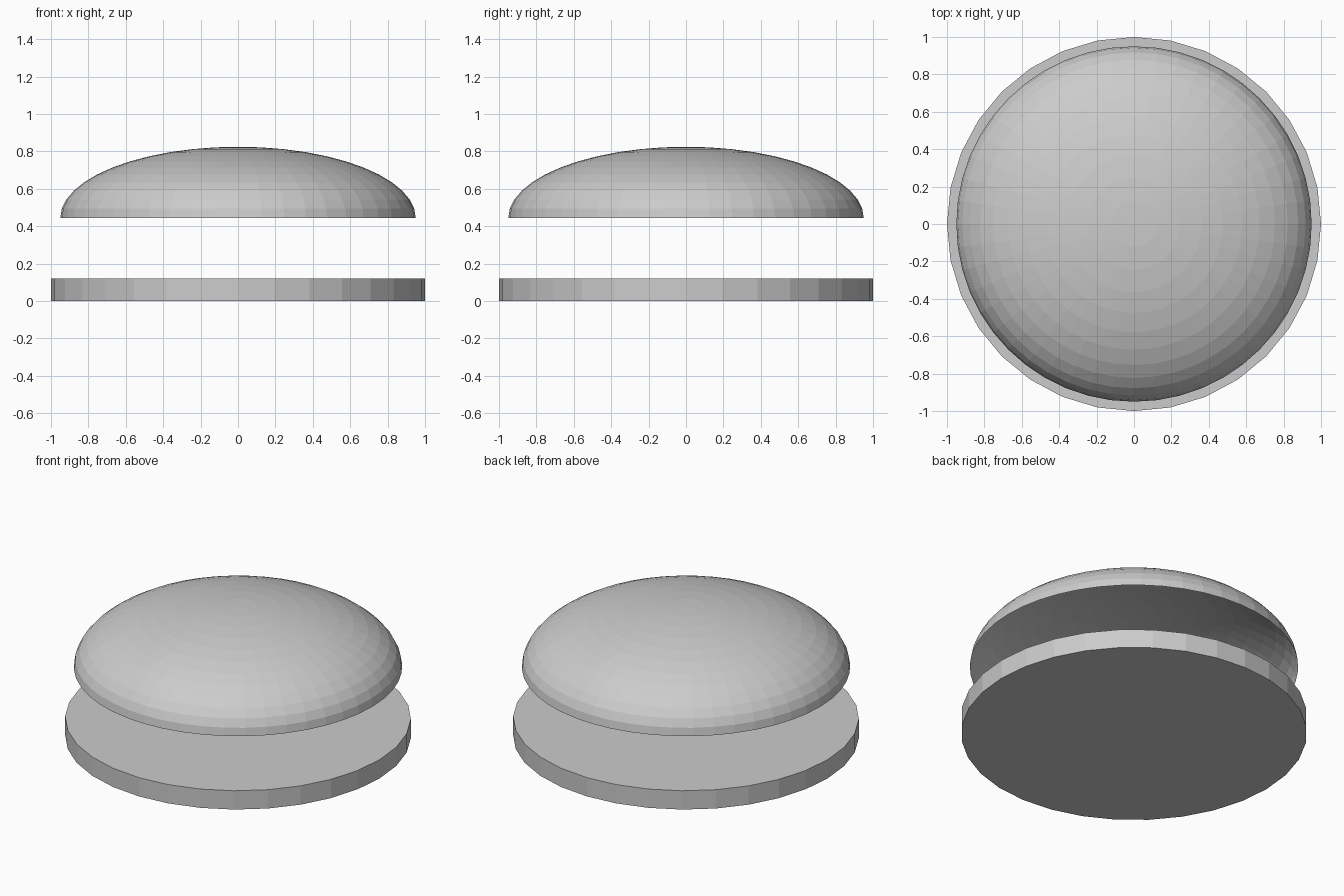
import bpy, bmesh

if "Cube" in bpy.data.objects:
    bpy.data.objects.remove(bpy.data.objects["Cube"])

# Flat base disc
bpy.ops.mesh.primitive_cylinder_add(vertices=32, radius=1.0, depth=0.12, location=(0, 0, 0.06))
bpy.context.object.name = "base_disc"

# Floating open dome: the upper half of a flattened sphere
mesh = bpy.data.meshes.new("dome")
bm = bmesh.new()
bmesh.ops.create_uvsphere(bm, u_segments=48, v_segments=24, radius=0.95)
bmesh.ops.delete(bm, geom=[v for v in bm.verts if v.co.z < -0.001], context='VERTS')
bmesh.ops.scale(bm, vec=(1, 1, 0.4), verts=bm.verts)
bm.to_mesh(mesh)
bm.free()
dome = bpy.data.objects.new("dome", mesh)
dome.location.z = 0.445
bpy.context.collection.objects.link(dome)
